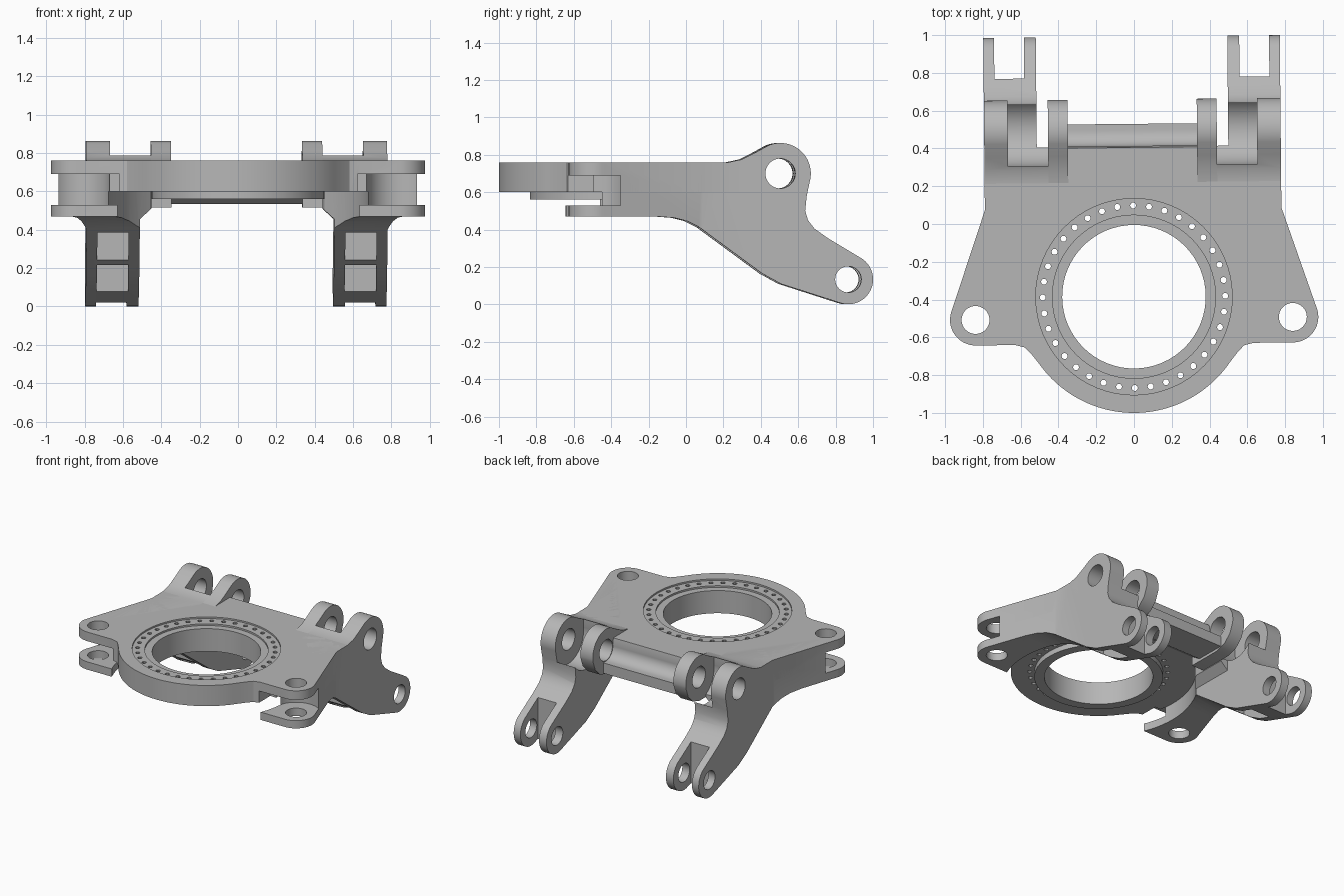
import bpy, bmesh
from math import sin, cos, pi, radians
from mathutils import Matrix, Vector

old = bpy.data.objects.get("Cube")
if old:
    bpy.data.objects.remove(old, do_unlink=True)

steel = bpy.data.materials.new("plain_grey")
steel.use_nodes = True
GREY = (0.47, 0.47, 0.47, 1)
steel.diffuse_color = GREY
steel.node_tree.nodes["Principled BSDF"].inputs["Base Color"].default_value = GREY

RING = (0, -0.385)      # bearing centre (x, y)
LUG = (0.84, -0.5)      # corner lug centre (x, y)
PIN = (0.497, 0.70)     # upper pin centre (y, z)
EYE = (0.86, 0.134)     # fork pin centre (y, z)
PLACE = {"X": lambda u, v, w: (w, u, v),
         "Y": lambda u, v, w: (u, w, v),
         "Z": lambda u, v, w: (u, v, w)}


def arc(c, r, a0, a1, n=16):
    angles = [radians(a0 + (a1 - a0) * i / n) for i in range(n + 1)]
    return [(c[0] + r * cos(a), c[1] + r * sin(a)) for a in angles]


def circle(c, r, n=48):
    return arc(c, r, 0, 360, n)[:-1]


def rect(u0, u1, v0, v1):
    return [(u0, v0), (u1, v0), (u1, v1), (u0, v1)]


def prisms(name, outlines, axis, a, b, mirror=False):
    """Extrude closed outlines along an axis from a to b."""
    bm = bmesh.new()
    for pts in outlines:
        lo = [bm.verts.new(PLACE[axis](u, v, a)) for u, v in pts]
        hi = [bm.verts.new(PLACE[axis](u, v, b)) for u, v in pts]
        bm.faces.new(lo)
        bm.faces.new(hi)
        for i in range(len(pts)):
            j = (i + 1) % len(pts)
            bm.faces.new((lo[i], lo[j], hi[j], hi[i]))
    bmesh.ops.recalc_face_normals(bm, faces=bm.faces)
    me = bpy.data.meshes.new(name)
    bm.to_mesh(me)
    bm.free()
    me.materials.append(steel)
    ob = bpy.data.objects.new(name, me)
    bpy.context.collection.objects.link(ob)
    if mirror:
        add_mirror(ob)
    return ob


def add_mirror(ob):
    m = ob.modifiers.new("mirror", "MIRROR")
    m.use_mirror_merge = False


cutters = []


def cutter(name, pts, axis, a, b, mirror=False):
    ob = prisms(name, pts, axis, a, b, mirror)
    ob.hide_render = True
    ob.hide_set(True)
    cutters.append(ob)
    return ob


def boolean(ob, tools, op="DIFFERENCE"):
    for t in tools:
        m = ob.modifiers.new(t.name, "BOOLEAN")
        m.operation, m.object, m.solver = op, t, "EXACT"


# Cutters shared by several parts
gap_round = cutter("lug_gap_round", [circle(LUG, 0.17)], "Z", 0.53, 0.69, True)
gap_front = cutter("lug_gap_front", [rect(0.62, 1.1, -0.8, -0.5)], "Z", 0.53, 0.69, True)
lug_hole = cutter("lug_hole", [circle(LUG, 0.074, 32)], "Z", 0.3, 1, True)
pin_hole = cutter("pin_hole", [circle(PIN, 0.08, 32)], "X", -1, 1)

# Top plate with rounded front and two corner lugs
lug_edge = [(0.785, 0.08)] + arc(LUG, 0.135, 20, -90) + [(0.63, -0.635)]
half = ([(0.785, 0.31)] + lug_edge + [(0.58, -0.648), (0.545, -0.685)]
        + arc(RING, 0.615, -35, -90, 24))
outline = half + [(-x, y) for x, y in reversed(half[:-1])]
plate = prisms("top_plate", [outline], "Z", 0.6, 0.76)
boolean(plate, [
    gap_round, gap_front, lug_hole,
    cutter("bearing_bore", [circle(RING, 0.38, 64)], "Z", 0.3, 1),
    cutter("bearing_recess", [circle(RING, 0.52, 64)], "Z", 0.748, 1),
    cutter("inner_recess", [circle(RING, 0.432, 64)], "Z", 0.735, 1),
    cutter("bolt_holes", [circle(p, 0.016, 10) for p in circle(RING, 0.483, 36)], "Z", 0.3, 1),
])

# Lip hanging below the bearing
lip = prisms("bearing_lip", [circle(RING, 0.45, 64)], "Z", 0.56, 0.61)
boolean(lip, [cutters[4]])

# Rear beam with a hollow seat around the pin line
beam_profile = ([(0.2, 0.6), (0.2, 0.76), (0.405, 0.76)] + arc(PIN, 0.085, 170, 270, 10)
                + [(0.53, 0.615), (0.53, 0.535), (0.3, 0.535)])
prisms("rear_beam", [beam_profile], "X", -0.345, 0.345)

# Inner pin lugs
pin_top = [(0.22, 0.76), (0.29, 0.775), (0.36, 0.81)] + arc(PIN, 0.163, 115, -10, 20)
lug_profile = pin_top + [(0.63, 0.6), (0.57, 0.54), (0.49, 0.515), (0.22, 0.515)]
inner_lug = prisms("inner_pin_lug", [lug_profile], "X", 0.342, 0.447)
boolean(inner_lug, [pin_hole])
add_mirror(inner_lug)

# Side arms: side profile limited by the plan outline
arm_profile = (pin_top + [(0.638, 0.58), (0.63, 0.5), (0.645, 0.45), (0.68, 0.405), (0.75, 0.355)]
               + arc(EYE, 0.133, 62, -110, 20)
               + [(0.5, 0.11), (0.40, 0.165), (0.06, 0.415), (0, 0.445), (-0.07, 0.463),
                  (-0.16, 0.47), (-0.68, 0.47), (-0.68, 0.76)])
arm_plan = ([(0.507, 1.1), (0.785, 1.1)] + lug_edge + arc(RING, 0.68, -20, 48, 20)
            + [(0.447, 0.15), (0.447, 0.41), (0.507, 0.41)])
arm = prisms("side_arm", [arm_profile], "X", 0.4, 1.1)
boolean(arm, [cutter("arm_plan_limit", [arm_plan], "Z", -0.2, 1)], "INTERSECT")
chamfer = [(0.4, 0.51), (0.447, 0.51), (0.507, 0.455), (0.507, -0.1), (0.4, -0.1)]
boolean(arm, [
    gap_round, gap_front, lug_hole, pin_hole,
    cutter("eye_hole", [circle(EYE, 0.07, 32)], "X", 0.3, 1),
    cutter("fork_slot", [rect(0.57, 0.728, 0.775, 1.2)], "Z", -0.2, 0.6),
    cutter("pin_slot_round", [circle(PIN, 0.187)], "X", 0.43, 0.66),
    cutter("pin_slot_top", [rect(0.312, 0.75, 0.70, 1)], "X", 0.43, 0.66),
    cutter("inner_chamfer", [chamfer], "Y", -0.5, 0.7),
    cutter("arm_pocket_rear", [rect(0.565, 0.728, 0.33, 0.60)], "Z", -0.2, 0.36),
    cutter("arm_pocket_front", [rect(0.565, 0.728, 0.10, 0.295)], "Z", -0.2, 0.46),
])
add_mirror(arm)

# Apply modifiers, shade, and set the slight turn of the whole bracket
parts = [o for o in bpy.context.collection.objects
         if o.type == "MESH" and steel.name in o.data.materials and o not in cutters]
graph = bpy.context.evaluated_depsgraph_get()
meshes = [bpy.data.meshes.new_from_object(o.evaluated_get(graph)) for o in parts]
pivot = Vector((0, -0.4, 0))
turn = Matrix.Translation(pivot) @ Matrix.Rotation(0.0095, 4, "Z") @ Matrix.Translation(-pivot)
for ob, me in zip(parts, meshes):
    ob.modifiers.clear()
    ob.data = me
    me.transform(turn)
for c in cutters:
    bpy.data.objects.remove(c, do_unlink=True)
bpy.ops.object.select_all(action="DESELECT")
for ob in parts:
    ob.select_set(True)
bpy.context.view_layer.objects.active = parts[0]
bpy.ops.object.shade_smooth_by_angle(angle=radians(30))
